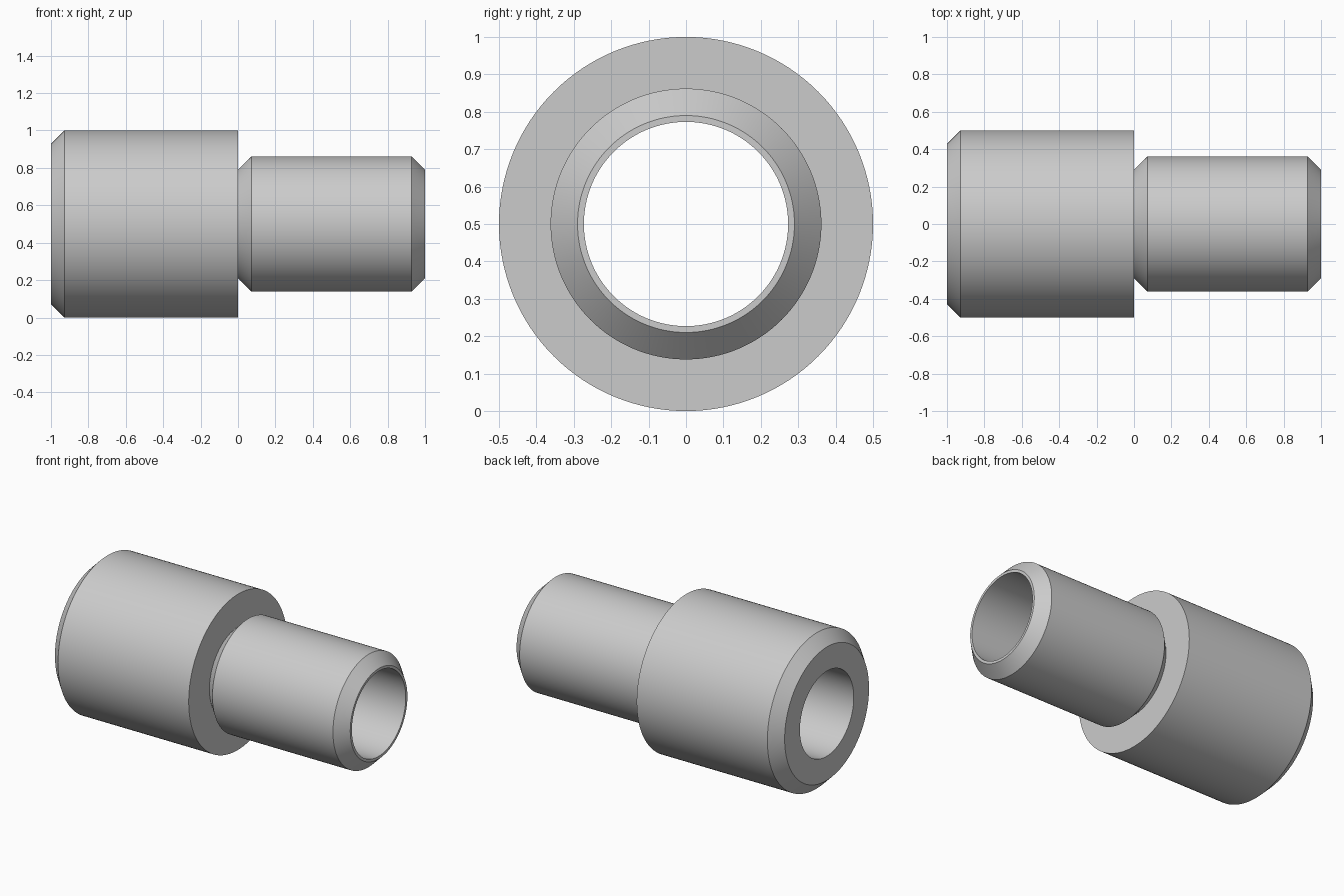
import bpy, bmesh, math
from mathutils import Matrix, Vector

cube = bpy.data.objects.get("Cube")
if cube:
    bpy.data.objects.remove(cube)

AXIS_Z = 0.5
BORE = 0.273
CHAMFER = 0.072
BODY_R = 0.5
NECK_R = 0.362
SEGMENTS = 128

# Plain grey metal
metal = bpy.data.materials.new("grey metal")
metal.use_nodes = True
grey = (0.6, 0.6, 0.6, 1)
metal.diffuse_color = grey
metal.node_tree.nodes["Principled BSDF"].inputs["Base Color"].default_value = grey

# Closed half section (x, radius): chamfered body, step, chamfered neck, bore
section = [
    (-1, BORE),
    (-1, BODY_R - CHAMFER),
    (-1 + CHAMFER, BODY_R),
    (0, BODY_R),
    (0, NECK_R - CHAMFER),
    (CHAMFER, NECK_R),
    (1 - CHAMFER, NECK_R),
    (1, NECK_R - CHAMFER),
    (1, BORE),
]


def revolve(name, points, material):
    """Spin a closed section around the x axis."""
    bm = bmesh.new()
    verts = [bm.verts.new((x, 0, r)) for x, r in points]
    edges = [bm.edges.new((a, b)) for a, b in zip(verts, verts[1:] + verts[:1])]
    bmesh.ops.spin(bm, geom=verts + edges, cent=(0, 0, 0), axis=(1, 0, 0),
                   angle=math.tau, steps=SEGMENTS, use_merge=True)
    bmesh.ops.remove_doubles(bm, verts=bm.verts, dist=1e-5)
    bmesh.ops.recalc_face_normals(bm, faces=bm.faces)
    mesh = bpy.data.meshes.new(name)
    bm.to_mesh(mesh)
    bm.free()
    mesh.materials.append(material)
    obj = bpy.data.objects.new(name, mesh)
    bpy.context.collection.objects.link(obj)
    return obj


# Stepped sleeve, lying along x and resting on the ground
sleeve = revolve("stepped_sleeve", section, metal)
sleeve.location.z = AXIS_Z

bpy.ops.object.select_all(action="DESELECT")
sleeve.select_set(True)
bpy.context.view_layer.objects.active = sleeve
bpy.ops.object.shade_smooth_by_angle(angle=math.radians(30))
